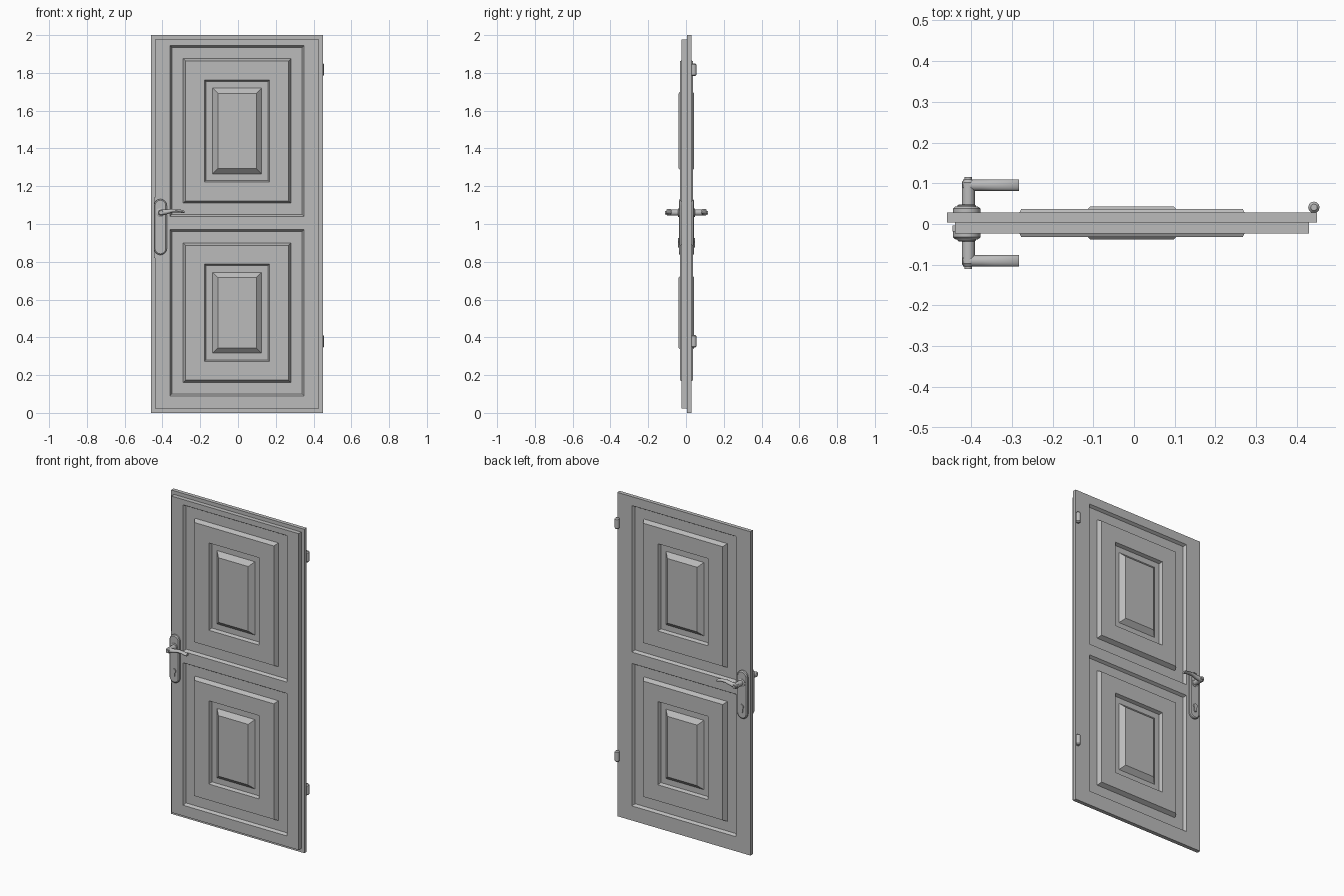
import bpy, bmesh, math

cube = bpy.data.objects.get("Cube")
if cube:
    bpy.data.objects.remove(cube)


def material(name, value):
    m = bpy.data.materials.new(name)
    m.use_nodes = True
    colour = (value, value, value, 1)
    m.diffuse_color = colour
    m.node_tree.nodes["Principled BSDF"].inputs["Base Color"].default_value = colour
    return m


GREY = material("plain grey", 0.5)
MID = 0.0025  # middle plane of the door thickness


def finish(bm, name, smooth=False):
    bmesh.ops.remove_doubles(bm, verts=bm.verts, dist=0.0001)
    bmesh.ops.recalc_face_normals(bm, faces=bm.faces)
    me = bpy.data.meshes.new(name)
    bm.to_mesh(me)
    bm.free()
    me.materials.append(GREY)
    ob = bpy.data.objects.new(name, me)
    bpy.context.collection.objects.link(ob)
    if smooth:
        bpy.ops.object.select_all(action="DESELECT")
        ob.select_set(True)
        bpy.context.view_layer.objects.active = ob
        bpy.ops.object.shade_smooth_by_angle(angle=math.radians(35))
    return ob


def bridge(bm, loops, close_start=True, close_end=True):
    """Join successive closed loops of points with quads."""
    rings = [[bm.verts.new(p) for p in loop] for loop in loops]
    for a, b in zip(rings, rings[1:]):
        n = len(a)
        for i in range(n):
            j = (i + 1) % n
            bm.faces.new((a[i], a[j], b[j], b[i]))
    if close_start:
        bm.faces.new(rings[0])
    if close_end:
        bm.faces.new(rings[-1])


def ellipse(centre, u, v, n=16):
    """Loop around centre spanned by the half axes u and v."""
    loop = []
    for i in range(n):
        t = 2 * math.pi * i / n
        loop.append([c + math.cos(t) * a + math.sin(t) * b for c, a, b in zip(centre, u, v)])
    return loop


def stadium(x, y, z, half_w, half_h, n=8):
    """Upright rounded slot in the xz plane."""
    loop = []
    for i in range(2 * (n + 1)):
        t = math.pi * (i - (i > n)) / n
        shift = (half_h - half_w) * (1 if i <= n else -1)
        loop.append((x + half_w * math.cos(t), y, z + shift + half_w * math.sin(t)))
    return loop


# Door leaf: panel loops as (inset from opening, height above middle plane)
PANEL = [(0, 0.0255), (0.01, 0.009), (0.07, 0.009), (0.083, 0.0345),
         (0.183, 0.0345), (0.191, 0.015), (0.226, 0.015), (0.253, 0.041)]


def leaf_side(bm, xs, zs, side):
    for i in range(len(xs) - 1):
        for k in range(len(zs) - 1):
            x0, x1, z0, z1 = xs[i], xs[i + 1], zs[k], zs[k + 1]
            is_panel = i == 1 and k in (1, 3)
            steps = PANEL if is_panel else PANEL[:1]
            loops = []
            for d, h in steps:
                y = MID + side * h
                loops.append([(x0 + d, y, z0 + d), (x1 - d, y, z0 + d),
                              (x1 - d, y, z1 - d), (x0 + d, y, z1 - d)])
            bridge(bm, loops, close_start=not is_panel, close_end=is_panel)


OPEN_X = [-0.36, 0.35]
OPEN_Z = [0.09, 0.97, 1.04, 1.945]
FX, FZ = [-0.44] + OPEN_X + [0.43], [0.024] + OPEN_Z + [1.978]
BX, BZ = [-0.46] + OPEN_X + [0.45], [0.0] + OPEN_Z + [2.0]


def outline(xs, zs, y):
    return ([(x, y, zs[0]) for x in xs] + [(xs[-1], y, z) for z in zs[1:]]
            + [(x, y, zs[-1]) for x in xs[-2::-1]] + [(xs[0], y, z) for z in zs[-2:0:-1]])


bm = bmesh.new()
leaf_side(bm, FX, FZ, -1)
leaf_side(bm, BX, BZ, 1)
rebate = 0.004
bridge(bm, [outline(FX, FZ, MID - 0.0255), outline(FX, FZ, rebate),
            outline(BX, BZ, rebate), outline(BX, BZ, MID + 0.0255)], False, False)
finish(bm, "door_leaf")

# Lock hardware on both sides
LOCK_X, HANDLE_Z, KEY_Z = -0.411, 1.06, 0.905


def round_y(bm, x, z, steps, n=20):
    """Turned part along y from (y, radius) steps."""
    bridge(bm, [ellipse((x, y, z), (r, 0, 0), (0, 0, r), n) for y, r in steps])


for side, label in ((-1, "front"), (1, "back")):
    def out(h):
        return MID + side * h

    bm = bmesh.new()
    bridge(bm, [stadium(LOCK_X, out(h), 0.984, w, w + 0.114)
                for h, w in ((0.02, 0.034), (0.035, 0.034), (0.04, 0.028))])
    finish(bm, label + "_lock_plate", True)

    # Key cylinder: round barrel above a narrower tail
    bm = bmesh.new()
    round_y(bm, LOCK_X, KEY_Z + 0.008, [(out(0.035), 0.014), (out(0.046), 0.014)])
    bridge(bm, [stadium(LOCK_X, out(h), KEY_Z - 0.008, 0.008, 0.022) for h in (0.035, 0.046)])
    finish(bm, label + "_key_cylinder", True)

    # Handle: collar, stem, end pin
    bm = bmesh.new()
    round_y(bm, LOCK_X, HANDLE_Z, [(out(0.035), 0.023), (out(0.043), 0.023), (out(0.046), 0.018)])
    round_y(bm, LOCK_X + 0.004, HANDLE_Z,
            [(out(0.04), 0.016), (out(0.1), 0.016), (out(0.107), 0.011)])
    round_y(bm, LOCK_X + 0.004, HANDLE_Z, [(out(0.1), 0.009), (out(0.113), 0.009)])
    finish(bm, label + "_handle_stem", True)

    # Lever: gently waved grip, x / centre height / half thickness
    bm = bmesh.new()
    path = [(-0.42, 0, 0.012), (-0.405, 0, 0.016), (-0.375, 0.004, 0.012), (-0.345, 0.011, 0.009),
            (-0.315, 0.01, 0.008), (-0.295, 0.006, 0.008), (-0.283, 0.003, 0.006)]
    bridge(bm, [ellipse((x, out(0.093), HANDLE_Z + z), (0, 0.014, 0), (0, 0, r))
                for x, z, r in path])
    finish(bm, label + "_handle_lever", True)

# Lock face plate on the closing edge
bm = bmesh.new()
bridge(bm, [[(x, -0.018, 0.82), (x, -0.004, 0.82), (x, -0.004, 1.14), (x, -0.018, 1.14)]
            for x in (-0.435, -0.446)])
finish(bm, "lock_face_plate")

# Hinge barrels with domed ends
for z, label in ((1.817, "upper"), (0.379, "lower")):
    bm = bmesh.new()
    bridge(bm, [ellipse((0.442, 0.041, z + dz), (r, 0, 0), (0, r, 0), 12)
                for dz, r in ((-0.034, 0.008), (-0.027, 0.014), (0.027, 0.014), (0.034, 0.008))])
    finish(bm, label + "_hinge", True)
